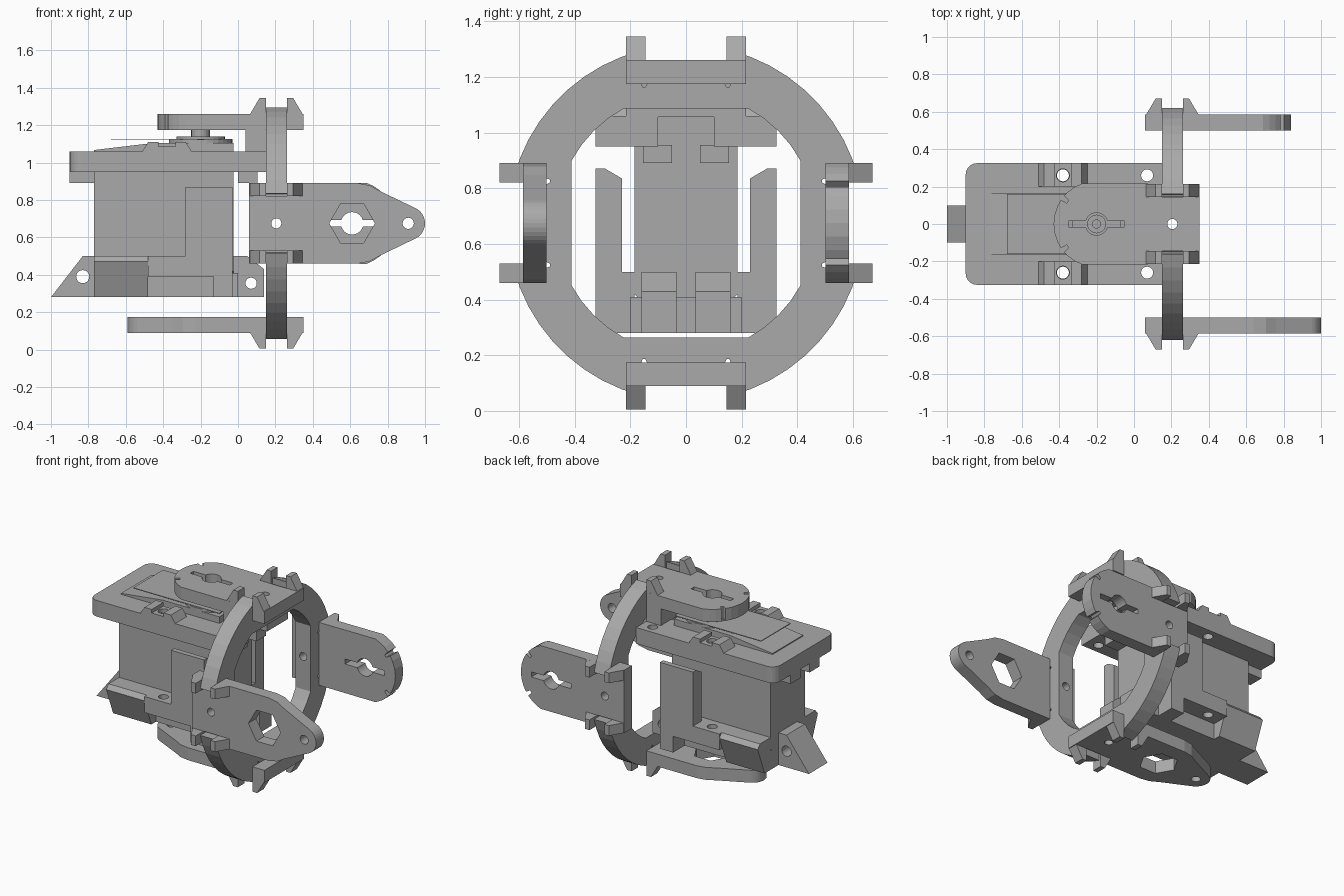
import bpy, bmesh, math
from mathutils import Matrix

if "Cube" in bpy.data.objects:
    bpy.data.objects.remove(bpy.data.objects["Cube"])

grey = bpy.data.materials.new("plain grey")
grey.use_nodes = True
grey.diffuse_color = (0.4, 0.4, 0.4, 1)
grey.node_tree.nodes["Principled BSDF"].inputs["Base Color"].default_value = (0.4, 0.4, 0.4, 1)

# Axis frames: profile (u, v) and extrusion w mapped onto x, y, z
ALONG_Z = Matrix.Identity(4)
ALONG_Y = Matrix(((1, 0, 0, 0), (0, 0, 1, 0), (0, 1, 0, 0), (0, 0, 0, 1)))
ALONG_X = Matrix(((0, 0, 1, 0), (1, 0, 0, 0), (0, 1, 0, 0), (0, 0, 0, 1)))


def arc(cu, cv, r, a0, a1, n):
    angles = [math.radians(a0 + (a1 - a0) * i / n) for i in range(n + 1)]
    return [(cu + r * math.cos(a), cv + r * math.sin(a)) for a in angles]


def circle(cu, cv, r, n=20):
    return arc(cu, cv, r, 0, 360, n)[:-1]


def rect(u0, u1, v0, v1):
    return [(u0, v0), (u1, v0), (u1, v1), (u0, v1)]


def baked(ob):
    """Evaluated mesh of an object."""
    bpy.context.view_layer.update()
    deps = bpy.context.evaluated_depsgraph_get()
    return bpy.data.meshes.new_from_object(ob.evaluated_get(deps))


def prism(name, loops, lo, hi, frame=ALONG_Z):
    """Extruded outline; every loop after the first is a hole."""
    curve = bpy.data.curves.new(name, 'CURVE')
    curve.dimensions = '2D'
    curve.fill_mode = 'BOTH'
    curve.extrude = (hi - lo) / 2
    for loop in loops:
        spline = curve.splines.new('POLY')
        spline.points.add(len(loop) - 1)
        for point, (u, v) in zip(spline.points, loop):
            point.co = (u, v, 0, 1)
        spline.use_cyclic_u = True
    temp = bpy.data.objects.new("temp", curve)
    bpy.context.collection.objects.link(temp)
    mesh = baked(temp)
    bpy.data.objects.remove(temp)
    mesh.transform(frame @ Matrix.Translation((0, 0, (lo + hi) / 2)))
    bm = bmesh.new()
    bm.from_mesh(mesh)
    bmesh.ops.remove_doubles(bm, verts=bm.verts, dist=0.0001)
    bmesh.ops.recalc_face_normals(bm, faces=bm.faces)
    for face in bm.faces:
        face.smooth = False
    bm.to_mesh(mesh)
    bm.free()
    mesh.materials.clear()
    mesh.materials.append(grey)
    ob = bpy.data.objects.new(name, mesh)
    bpy.context.collection.objects.link(ob)
    return ob


def cut(ob, cutter):
    mod = ob.modifiers.new("cut", 'BOOLEAN')
    mod.operation = 'DIFFERENCE'
    mod.solver = 'EXACT'
    mod.object = cutter
    mesh = baked(ob)
    ob.modifiers.clear()
    ob.data = mesh
    bpy.data.objects.remove(cutter)


# Ring with four clip seats and a squared opening
RX, RZ = 0.205, 0.675
outer, inner = [], []
for k in range(4):
    c, s = round(math.cos(k * math.pi / 2)), round(math.sin(k * math.pi / 2))
    seat = [(0.5, -0.14), (0.5, 0.14), (0.488, 0.146), (0.488, 0.156), (0.5, 0.16), (0.5, 0.145)]
    seat = [(0.5, -0.16), (0.488, -0.156), (0.488, -0.146), (0.5, -0.14),
            (0.5, 0.14), (0.488, 0.146), (0.488, 0.156), (0.5, 0.16)]
    quarter = seat + arc(0, 0, 0.64, 14.5, 75.5, 9)
    outer += [(c * u - s * v, s * u + c * v + RZ) for u, v in quarter]
    inner += [(c * u - s * v, s * u + c * v + RZ) for u, v in arc(0, 0, 0.468, 28.6, 61.4, 4)]
ring = prism("ring", [outer, inner], RX - 0.056, RX + 0.056, ALONG_X)
cut(ring, prism("cutter", [circle(RX, RZ, 0.027)], -0.8, 0.8, ALONG_Y))
cut(ring, prism("cutter", [circle(RX, 0, 0.027)], -0.2, 1.6))

# Clip plates: one half outline, mirrored across the centre line
clip_half = [(-0.145, 0.215), (-0.056, 0.215), (-0.056, 0.145), (0.056, 0.145), (0.056, 0.215)]
notched = []
for a in (70, 60, 50, 41, 40, 35, 34, 25, 12, 0):
    r = 0.195 if a in (40, 35) else 0.23
    notched.append((0.405 + r * math.cos(math.radians(a)), r * math.sin(math.radians(a))))
pointed = [(0.435, 0.215), (0.5, 0.203), (0.555, 0.172)] + arc(0.705, 0, 0.09, 63, 0, 6)
slot = (arc(0.405, 0, 0.06, 17, 163, 10) + [(0.255, 0.017), (0.255, -0.017)]
        + arc(0.405, 0, 0.06, 197, 343, 10) + [(0.555, -0.017), (0.555, 0.017)])
hexagon = circle(0.405, 0, 0.122, 6)


def clip_plate(name, tip, holes, angle, way):
    frame = (Matrix.Translation((RX, 0, RZ)) @ Matrix.Rotation(math.radians(angle), 4, 'X')
             @ Matrix.Diagonal((way, 1, 1, 1)))
    half = clip_half + tip
    outline = half + [(u, -v) for u, v in reversed(half[:-1])]
    prism(name, [outline, circle(0, 0, 0.027)] + holes, 0.5, 0.585, frame)
    # Hooked prongs at the four corners of the seat
    for su in (-1, 1):
        hook = [(0.056, 0.58), (0.056, 0.67), (0.09, 0.67), (0.143, 0.58)]
        hook = [(su * u, w) for u, w in hook]
        for v0 in (-0.215, 0.145):
            prism(name + "_prong", [hook], v0, v0 + 0.07, frame @ ALONG_Y)


nut_holes = [hexagon, circle(0.705, 0, 0.03)]
clip_plate("top_horn_plate", notched, [slot], 0, -1)
clip_plate("back_horn_plate", notched, [slot], -90, 1)
clip_plate("front_nut_plate", pointed, nut_holes, 90, 1)
clip_plate("bottom_nut_plate", pointed, nut_holes, 180, -1)

# Motor case with chamfered lower edges and sloped lid
case = [(-0.165, 0.4), (0.165, 0.4), (0.185, 0.42), (0.185, 1.06), (-0.185, 1.06), (-0.185, 0.42)]
prism("motor_case", [case], -0.77, -0.025, ALONG_X)
prism("motor_lid", [[(-0.77, 1.05), (-0.025, 1.05), (-0.025, 1.105), (-0.45, 1.105), (-0.77, 1.067)]],
      -0.165, 0.165, ALONG_Y)
prism("lid_sheet", [rect(-0.68, -0.03, -0.16, 0.16)], 1.122, 1.127)
prism("output_hub", [circle(-0.2, 0, 0.17, 32)], 1.1, 1.123)
prism("output_disc", [circle(-0.2, 0, 0.13, 32)], 1.125, 1.14)
prism("output_spline", [circle(-0.2, 0, 0.05), circle(-0.2, 0, 0.022)], 1.14, 1.175)

# Upper tray around the motor, notched at the ring end
tray = (arc(-0.84, 0.265, 0.06, 180, 90, 5) + [(0.15, 0.325), (0.15, 0.1), (-0.03, 0.1)])
tray += [(u, -v) for u, v in reversed(tray)]
bolt_holes = [circle(u, v, 0.032) for u in (-0.38, 0.07) for v in (-0.26, 0.26)]
prism("tray", [tray] + bolt_holes, 0.95, 1.06)
prism("tray_riser", [rect(0.04, 0.148, -0.215, 0.215)], 1.055, 1.175)
for side in (-1, 1):
    lo, hi = sorted((side * 0.05, side * 0.155))
    for x0, x1 in ((-0.9, -0.77), (0, 0.105)):
        prism("tray_lug", [rect(x0, x1, lo, hi)], 0.89, 0.955)
    # Ramped shoulders beside the nut seats
    lo, hi = sorted((side * 0.2, side * 0.325))
    for way in (-1, 1):
        ramp = [(0.045, 1.055), (0.045, 1.11), (0.1, 1.11), (0.135, 1.055)]
        prism("nut_shoulder", [[(-0.38 + way * u, z) for u, z in ramp]], lo, hi, ALONG_Y)
    prism("nut_seat", [rect(-0.425, -0.335, lo, hi), circle(-0.38, side * 0.26, 0.035)], 1.055, 1.085)

# Lower bracket
prism("bracket_floor", [rect(-0.77, 0, -0.2, 0.2)], 0.28, 0.41)
prism("end_rib", [[(-1, 0.28), (-0.83, 0.5), (-0.765, 0.5), (-0.765, 0.28)], circle(-0.83, 0.39, 0.035)],
      -0.1, 0.1, ALONG_Y)
ear = [(-0.03, 0.28), (0.14, 0.28), (0.14, 0.43), (0.05, 0.5), (-0.03, 0.5)]
for side in (-1, 1):
    lo, hi = sorted((side * 0.035, side * 0.16))
    prism("ring_end_ear", [ear, circle(0.07, 0.355, 0.03)], lo, hi, ALONG_Y)
    block = [(0.185, 0.28), (0.25, 0.28), (0.325, 0.47), (0.3, 0.5), (0.185, 0.5)]
    prism("side_block", [[(side * y, z) for y, z in block]], -0.77, -0.48, ALONG_X)
    lo, hi = sorted((side * 0.185, side * 0.325))
    prism("bolt_shelf", [rect(-0.48, -0.28, lo, hi), circle(-0.38, side * 0.26, 0.032)], 0.39, 0.5)
    prism("side_foot", [[(-0.28, 0.39), (-0.13, 0.39), (-0.13, 0.28), (-0.03, 0.28), (-0.03, 0.5), (-0.28, 0.5)]],
          lo, hi, ALONG_Y)
    # Upright wall with slanted top
    wall = [(0.23, 0.49), (0.325, 0.49), (0.325, 0.87), (0.29, 0.87), (0.23, 0.835)]
    prism("side_wall", [[(side * y, z) for y, z in wall]], -0.28, -0.03, ALONG_X)
